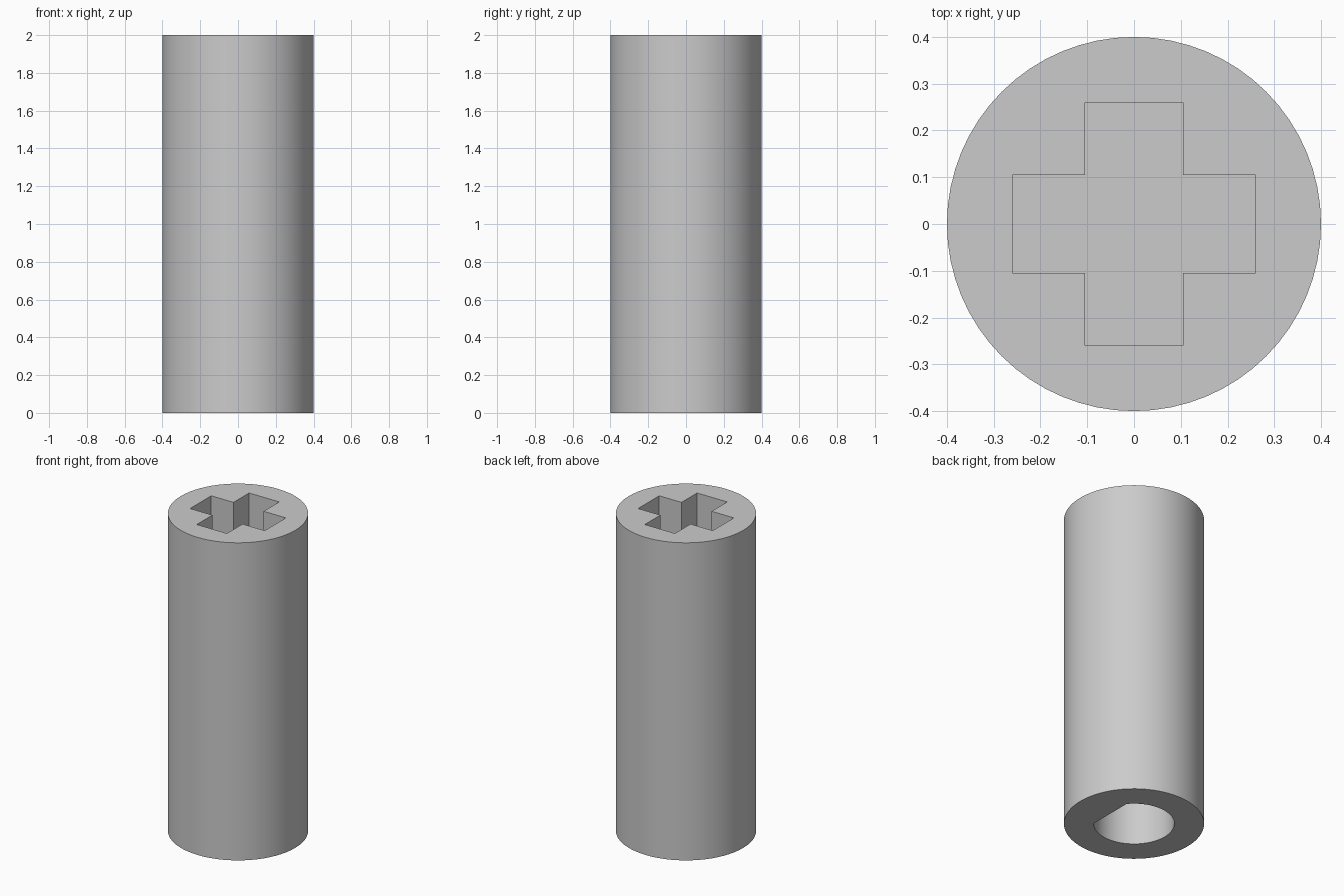
import bpy
import bmesh
from math import cos, sin, acos, pi

HEIGHT, RADIUS = 2.0, 0.4
ARM, HALF_WIDTH = 0.26, 0.105      # cross socket
BORE, FLAT = 0.23, 0.178           # D-shaped bore
WALL = 0.1                         # half thickness of the wall between sockets

cube = bpy.data.objects.get("Cube")
if cube:
    bpy.data.objects.remove(cube, do_unlink=True)

grey = bpy.data.materials.new("plain grey")
grey.use_nodes = True
grey.diffuse_color = (0.6, 0.6, 0.6, 1)
grey.node_tree.nodes["Principled BSDF"].inputs["Base Color"].default_value = grey.diffuse_color


def arc(radius, start, end, steps):
    angles = [start + (end - start) * i / steps for i in range(steps + 1)]
    return [(radius * cos(a), radius * sin(a)) for a in angles]


def prism(name, outline, bottom, top):
    """Extrude a counter-clockwise outline from bottom to top."""
    bm = bmesh.new()
    face = bm.faces.new([bm.verts.new((x, y, bottom)) for x, y in outline])
    result = bmesh.ops.extrude_face_region(bm, geom=[face])
    for item in result["geom"]:
        if isinstance(item, bmesh.types.BMVert):
            item.co.z = top
    bmesh.ops.recalc_face_normals(bm, faces=bm.faces)
    mesh = bpy.data.meshes.new(name)
    bm.to_mesh(mesh)
    bm.free()
    mesh.materials.append(grey)
    obj = bpy.data.objects.new(name, mesh)
    bpy.context.collection.objects.link(obj)
    return obj


# Round sleeve
sleeve = prism("sleeve", arc(RADIUS, 0, 2 * pi, 64)[:-1], 0, HEIGHT)

# Cross socket in the top: one quarter of the outline turned four times
cross = []
x, y = HALF_WIDTH, ARM
for turn in range(4):
    for px, py in [(ARM, -x), (y, x), (x, x)]:
        for _ in range(turn):
            px, py = -py, px
        cross.append((px, py))
cross_socket = prism("cross_socket", cross, HEIGHT / 2 + WALL, HEIGHT + 0.1)

# D-shaped bore in the bottom, flat side towards +x
edge = acos(FLAT / BORE)
shaft_bore = prism("shaft_bore", arc(BORE, edge, 2 * pi - edge, 52), -0.1, HEIGHT / 2 - WALL)

# Cut both sockets
bpy.context.view_layer.objects.active = sleeve
sleeve.select_set(True)
for cutter in (cross_socket, shaft_bore):
    cutter.hide_render = True
    cut = sleeve.modifiers.new(cutter.name, 'BOOLEAN')
    cut.operation = 'DIFFERENCE'
    cut.solver = 'EXACT'
    cut.object = cutter
    bpy.ops.object.modifier_apply(modifier=cut.name)
    bpy.data.objects.remove(cutter, do_unlink=True)

bpy.ops.object.select_all(action='DESELECT')
sleeve.select_set(True)
bpy.ops.object.shade_smooth_by_angle(angle=pi / 6)
